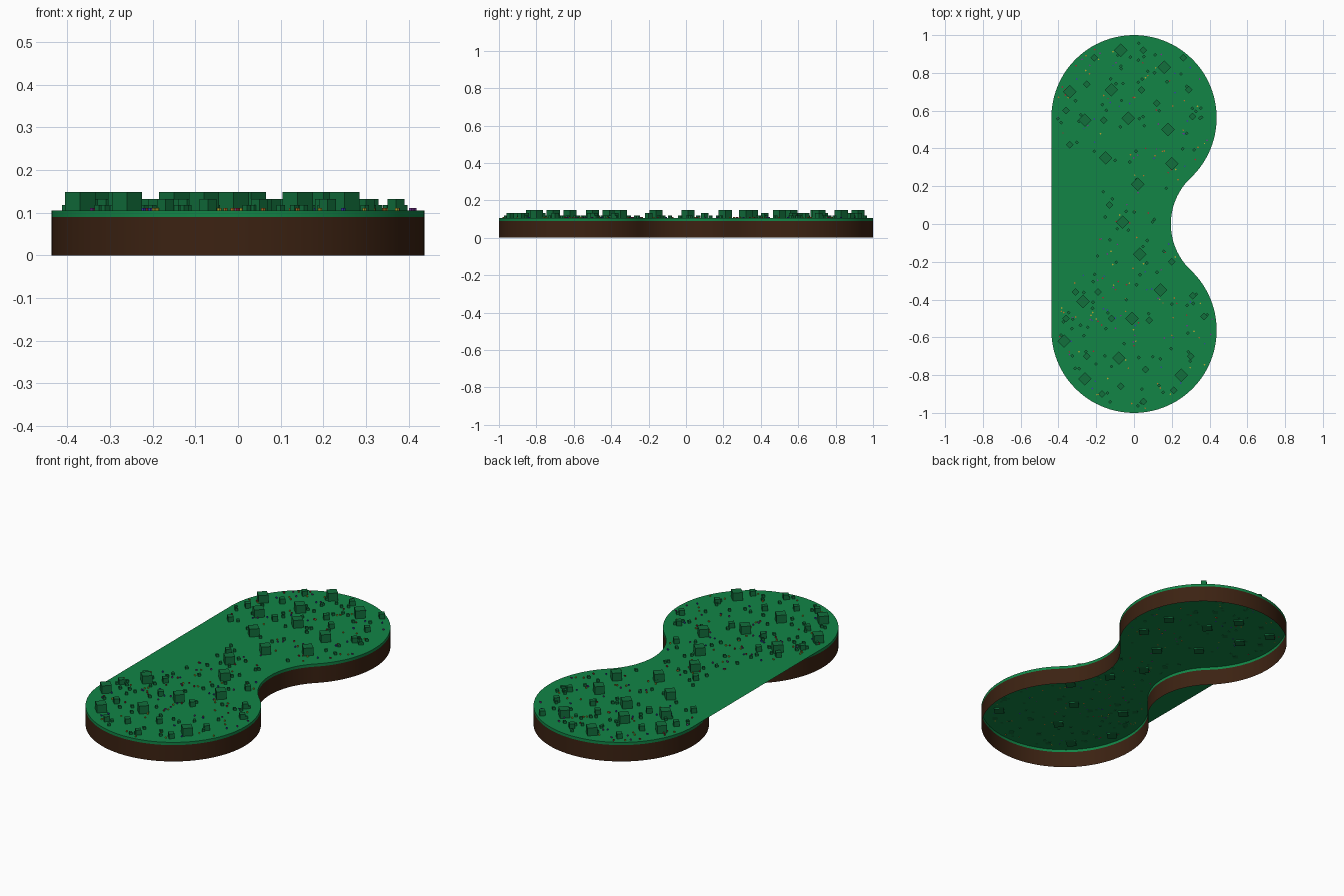
import bpy, bmesh, math, random
from mathutils import Matrix, Vector

if "Cube" in bpy.data.objects:
    bpy.data.objects.remove(bpy.data.objects["Cube"])

random.seed(7)
R, C = 0.4375, 0.5625          # end lobes
WR, WD = 0.336, 0.531          # concave waist arcs
TOP, SOIL = 0.105, 0.09


def material(name, col):
    m = bpy.data.materials.new(name)
    m.diffuse_color = (*col, 1)
    m.use_nodes = True
    m.node_tree.nodes["Principled BSDF"].inputs["Base Color"].default_value = m.diffuse_color
    return m


GRASS = material("grass", (0.006, 0.235, 0.062))
BUSH = material("bush_green", (0.006, 0.16, 0.045))
BROWN = material("brown", (0.045, 0.016, 0.006))


def finish(name, bm, mat):
    me = bpy.data.meshes.new(name)
    bm.to_mesh(me)
    bm.free()
    me.materials.append(mat)
    ob = bpy.data.objects.new(name, me)
    bpy.context.collection.objects.link(ob)
    return ob


def arc(cx, cy, r, a0, a1, n):
    return [(cx + r * math.cos(math.radians(a0 + (a1 - a0) * i / n)),
             cy + r * math.sin(math.radians(a0 + (a1 - a0) * i / n))) for i in range(n + 1)]


# Right half of the peanut outline, running from back to front
T = math.degrees(math.atan2(C, WD))
right = (arc(0, C, R, 90, -T, 40) + arc(WD, 0, WR, 180 - T, 180 + T, 28)[1:]
         + arc(0, -C, R, T, -90, 40)[1:])
left = [(-x, y) for x, y in reversed(right[1:-1])]
outline = right + left


def band(name, z0, z1, mat):
    bm = bmesh.new()
    lo = [bm.verts.new((x, y, z0)) for x, y in outline]
    hi = [bm.verts.new((x, y, z1)) for x, y in outline]
    n = len(outline)
    for i in range(n):
        j = (i + 1) % n
        f = bm.faces.new((lo[j], lo[i], hi[i], hi[j]))
        f.smooth = True
    return finish(name, bm, mat)


# Thin open walls: brown planter and green rim
band("planter_wall", 0, SOIL, BROWN)
band("grass_rim", SOIL, TOP, GRASS)

# Grass sheet spans the left waist with a straight edge
bm = bmesh.new()
sheet = right + [p for p in left if abs(p[1]) >= C - 0.03 and p[0] < 0]
f = bm.faces.new([bm.verts.new((x, y, TOP)) for x, y in reversed(sheet)])
bmesh.ops.triangulate(bm, faces=[f])
finish("grass_top", bm, GRASS)


def inside(x, y, m):
    if min(math.hypot(x, y - C), math.hypot(x, y + C)) < R - m:
        return True
    return abs(y) < 0.25 and math.hypot(abs(x) - WD, y) > WR + m


def scatter(count, margin):
    pts = []
    while len(pts) < count:
        x, y = random.uniform(-R, R), random.uniform(-1, 1)
        if inside(x, y, margin):
            pts.append((x, y))
    return pts


# Cubes turned by 45 degrees, sunk slightly into the grass
def cubes(name, pts, side, top, mat):
    bm = bmesh.new()
    turn = Matrix.Rotation(math.pi / 4, 4, 'Z')
    for x, y in pts:
        bmesh.ops.create_cube(bm, size=side,
                              matrix=Matrix.Translation((x, y, top - side / 2)) @ turn)
    return finish(name, bm, mat)


large = [(-.07, .92), (.16, .83), (-.34, .70), (-.12, .71), (-.26, .55), (-.03, .56),
         (.18, .50), (-.15, .35), (.20, .32), (.02, .21), (-.06, .01), (.03, -.16),
         (-.27, -.41), (.14, -.35), (-.01, -.50), (-.37, -.62), (-.08, -.71),
         (-.26, -.82), (.25, -.80)]
medium = [(-.21, .88), (.26, .88), (.05, .92), (-.25, .74), (.04, .71), (.29, .71),
          (-.36, .60), (.31, .57), (-.34, .42), (-.16, .55), (.12, .64), (-.13, .10),
          (.20, -.20), (-.31, -.36), (-.19, -.36), (.31, -.38), (-.36, -.50),
          (-.12, -.50), (.37, -.49), (.08, -.51), (-.25, -.70), (.30, -.70),
          (.06, -.77), (.21, -.88), (-.07, -.86), (-.17, -.90), (.05, -.94)]
cubes("large_bushes", large, 0.05, 0.148, BUSH)
cubes("medium_bushes", medium, 0.028, 0.132, BUSH)
cubes("small_bushes", scatter(110, 0.03), 0.014, 0.118, BUSH)

# Tiny coloured flowers
for name, col in (("red", (.4, .02, .03)), ("orange", (.5, .18, .02)),
                  ("yellow", (.5, .4, .03)), ("purple", (.2, .03, .3)),
                  ("blue", (.04, .04, .45))):
    cubes(name + "_flowers", scatter(36, 0.02), 0.007, 0.1115,
          material("flower_" + name, col))
